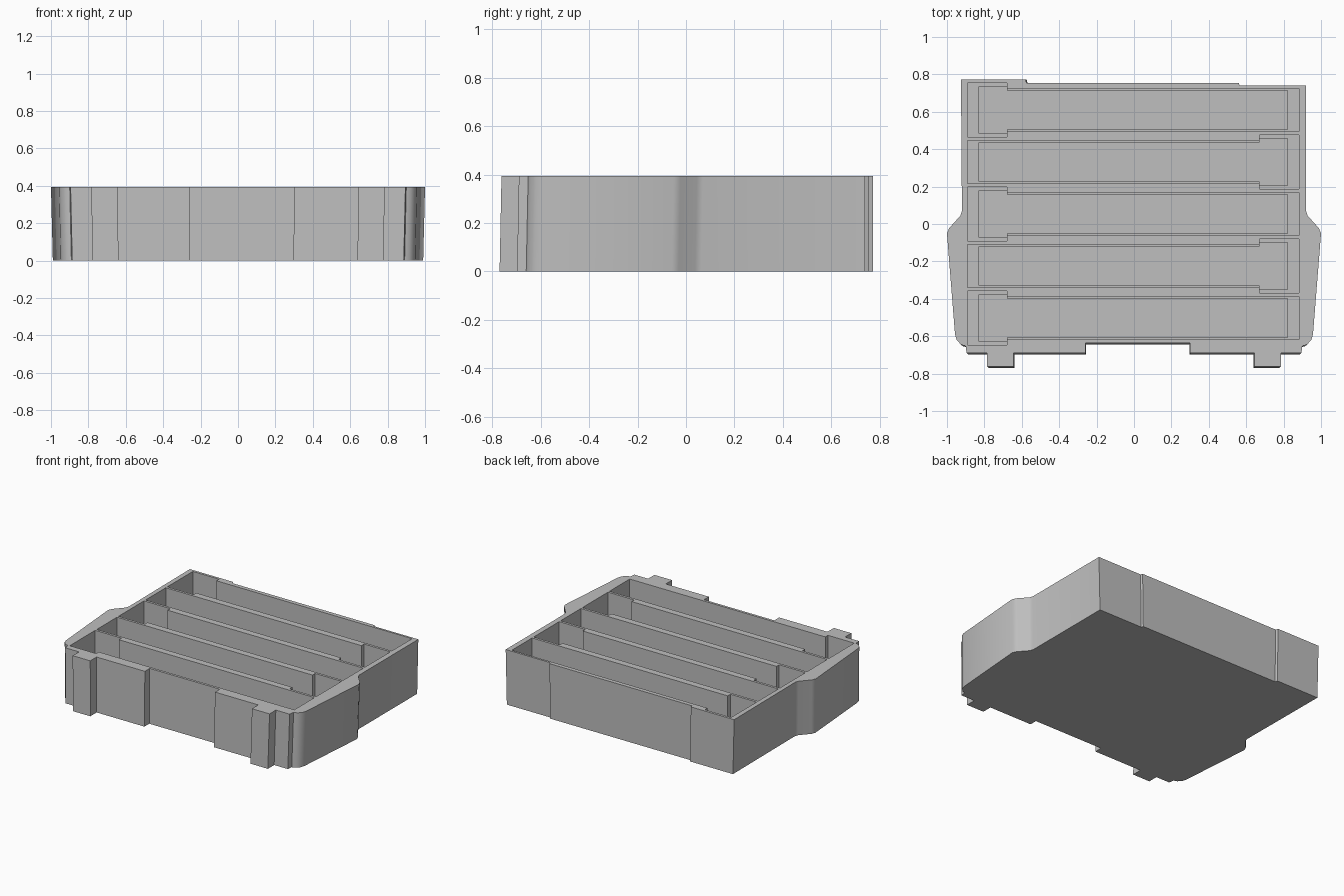
import bpy, bmesh

HEIGHT, LEDGE, FLOOR = 0.395, 0.10, 0.03

cube = bpy.data.objects.get("Cube")
if cube:
    bpy.data.objects.remove(cube, do_unlink=True)

grey = bpy.data.materials.new("light_grey_plastic")
grey.use_nodes = True
colour = (0.52, 0.52, 0.52, 1.0)
grey.diffuse_color = colour
grey.node_tree.nodes["Principled BSDF"].inputs["Base Color"].default_value = colour


def prisms(name, outlines, z0, z1, taper=None):
    """One object holding an upright prism for each outline."""
    bm = bmesh.new()
    for outline in outlines:
        low = [bm.verts.new((*(taper(x, y) if taper else (x, y)), z0)) for x, y in outline]
        high = [bm.verts.new((x, y, z1)) for x, y in outline]
        bm.faces.new(low)
        bm.faces.new(high)
        for i in range(len(low)):
            j = (i + 1) % len(low)
            bm.faces.new((low[i], low[j], high[j], high[i]))
    bmesh.ops.recalc_face_normals(bm, faces=bm.faces)
    mesh = bpy.data.meshes.new(name)
    bm.to_mesh(mesh)
    bm.free()
    mesh.materials.append(grey)
    obj = bpy.data.objects.new(name, mesh)
    bpy.context.collection.objects.link(obj)
    return obj


# Tray outline: flared flanks, rounded front corners and two front feet
side = [(0.92, 0.07), (0.928, 0.045), (0.988, -0.022), (1.0, -0.05),
        (0.957, -0.59), (0.948, -0.62), (0.925, -0.645), (0.9, -0.652),
        (0.895, -0.69), (0.785, -0.69), (0.785, -0.762), (0.645, -0.762), (0.645, -0.69)]
back = [(-0.925, 0.773), (-0.58, 0.773), (-0.575, 0.755),
        (0.56, 0.755), (0.565, 0.74), (0.92, 0.74)]
recess = [(0.3, -0.69), (0.3, -0.635), (-0.26, -0.635), (-0.26, -0.69)]
outline = back + side + recess + [(-x, y) for x, y in reversed(side)]


# Walls lean slightly: narrower at the foot, with the front pushed forward
def lean(x, y):
    return x * 0.99, y if y > 0.7 else y - 0.008


tray = prisms("tray", [outline], 0, HEIGHT, lean)


# Long compartments with a wide end that alternates between left and right
def compartment(row, end, half, wide):
    y, s = 0.61 - 0.278 * row, -1 if row % 2 == 0 else 1
    jog = 0.675
    shape = [(-end, -half), (jog, -half), (jog, -wide), (end, -wide),
             (end, wide), (jog, wide), (jog, half), (-end, half)]
    return [(s * px - 0.004, y + py) for px, py in shape]


upper = prisms("compartment_cutter", [compartment(r, 0.885, 0.115, 0.145) for r in range(5)],
               LEDGE, HEIGHT + 0.1)
lower = prisms("floor_cutter", [compartment(r, 0.826, 0.105, 0.125) for r in range(5)],
               FLOOR, LEDGE + 0.1)

bpy.context.view_layer.objects.active = tray
for cutter in (upper, lower):
    cutter.hide_render = True
    mod = tray.modifiers.new(cutter.name, "BOOLEAN")
    mod.operation, mod.solver, mod.object = "DIFFERENCE", "EXACT", cutter
    bpy.ops.object.modifier_apply(modifier=mod.name)
    bpy.data.objects.remove(cutter, do_unlink=True)

bpy.ops.object.select_all(action="DESELECT")
tray.select_set(True)
bpy.ops.object.shade_smooth_by_angle(angle=0.6)
